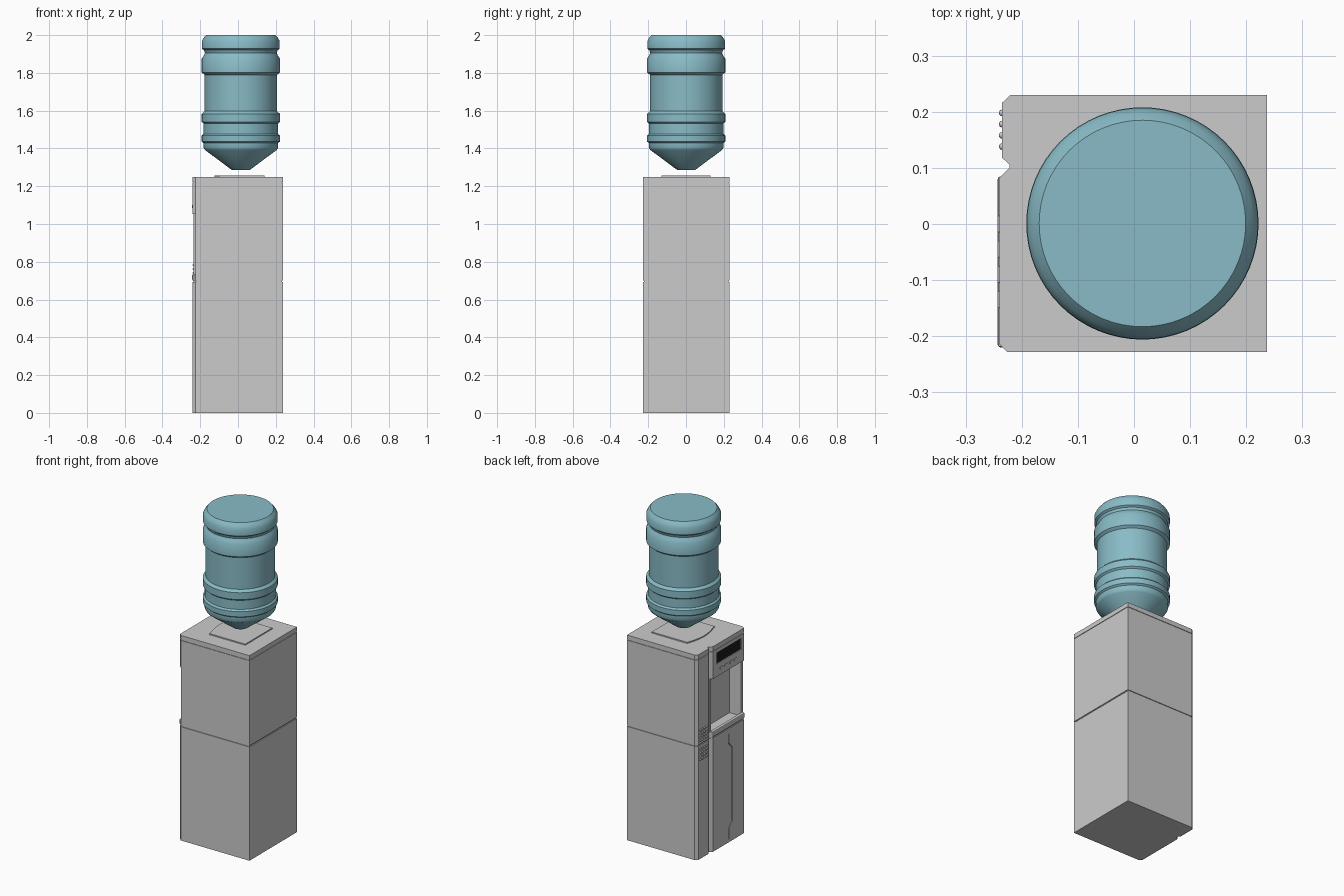
import bpy, bmesh, math

if "Cube" in bpy.data.objects:
    bpy.data.objects.remove(bpy.data.objects["Cube"])


def finish(name, bm):
    bmesh.ops.recalc_face_normals(bm, faces=bm.faces)
    mesh = bpy.data.meshes.new(name)
    bm.to_mesh(mesh)
    bm.free()
    ob = bpy.data.objects.new(name, mesh)
    bpy.context.collection.objects.link(ob)
    return ob


def prism(name, outline, a, b, axis='z', scale=1.0):
    """Extrude a 2D outline along z (outline is x,y) or along x (outline is y,z)."""
    bm = bmesh.new()
    put = (lambda p: (p[0] * scale, p[1] * scale, a)) if axis == 'z' else (lambda p: (a, p[0], p[1]))
    face = bm.faces.new([bm.verts.new(put(p)) for p in outline])
    new = bmesh.ops.extrude_face_region(bm, geom=[face])['geom']
    step = (0, 0, b - a) if axis == 'z' else (b - a, 0, 0)
    bmesh.ops.translate(bm, vec=step, verts=[v for v in new if isinstance(v, bmesh.types.BMVert)])
    return finish(name, bm)


def box(name, x, y, z, bevel=0):
    ob = prism(name, [(x[0], y[0]), (x[1], y[0]), (x[1], y[1]), (x[0], y[1])], *z)
    if bevel:
        m = ob.modifiers.new('bevel', 'BEVEL')
        m.width, m.segments = bevel, 2
    return ob


def cut(target, cutter):
    m = target.modifiers.new('cut', 'BOOLEAN')
    m.operation, m.solver, m.object = 'DIFFERENCE', 'EXACT', cutter
    bpy.context.view_layer.objects.active = target
    bpy.ops.object.modifier_apply(modifier=m.name)
    bpy.data.objects.remove(cutter)


def paint(ob, name, color):
    mat = bpy.data.materials.new(name)
    mat.diffuse_color = color
    mat.use_nodes = True
    mat.node_tree.nodes["Principled BSDF"].inputs["Base Color"].default_value = mat.diffuse_color
    ob.data.materials.append(mat)


# Cabinet footprint: dispenser panel and vent strip on -x, separated by a V groove
plan = [(0.237, -0.228), (0.237, 0.23), (-0.22, 0.23), (-0.235, 0.216), (-0.235, 0.118),
        (-0.222, 0.106), (-0.222, 0.1), (-0.24, 0.082), (-0.24, -0.214), (-0.226, -0.228)]

# Cabinet in stacked sections with recessed seams
lower = prism('lower_cabinet', plan, 0, 0.693)
prism('middle_seam', plan, 0.693, 0.70, scale=0.98)
upper = prism('upper_cabinet', plan, 0.70, 1.219)
prism('lid_seam', plan, 1.219, 1.223, scale=0.985)
prism('lid', plan, 1.223, 1.25)

# Dispensing alcove with set-back side walls, and the display recess
cut(upper, box('alcove_cutter', (-0.3, -0.145), (-0.212, 0.077), (0.71, 1.045)))
cut(upper, box('jamb_cutter', (-0.3, -0.224), (-0.3, 0.1), (0.73, 1.053)))
cut(upper, box('display_cutter', (-0.3, -0.234), (-0.19, 0.05), (1.13, 1.2)))

# Display window, buttons and drip tray
display = box('display', (-0.236, -0.23), (-0.189, 0.049), (1.131, 1.199))
paint(display, 'display_black', (0.01, 0.01, 0.01, 1))
for i in range(4):
    y = 0.0 - i * 0.045
    box('button', (-0.243, -0.235), (y - 0.015, y + 0.015), (1.085, 1.1), 0.002)
box('drip_tray_lip', (-0.243, -0.222), (-0.22, 0.085), (0.702, 0.733), 0.005)

# Door groove with a jogged handle section
path = [(-0.068, 0.02), (-0.068, 0.085), (-0.1, 0.12), (-0.1, 0.57), (-0.068, 0.605), (-0.068, 0.66)]
w = 0.003
ribbon = [(y - w, z) for y, z in path] + [(y + w, z) for y, z in reversed(path)]
cut(lower, prism('groove_cutter', ribbon, -0.3, -0.235, 'x'))

# Vent knobs: two groups of rows on the strip
bm = bmesh.new()
for base in (0.605, 0.72):
    for row in range(4):
        for col in range(4):
            made = bmesh.ops.create_uvsphere(bm, u_segments=10, v_segments=6, radius=0.006)
            bmesh.ops.translate(bm, vec=(-0.235, 0.138 + col * 0.02, base + row * 0.021), verts=made['verts'])
finish('vent_knobs', bm)

# Bottle seat: square plate with one bowed side
bow = [(-0.1 - 0.025 * math.cos(t * math.pi / 16), -0.13 * t / 8) for t in range(-8, 9)]
prism('bottle_seat', [(0.14, 0.13)] + bow + [(0.14, -0.13)], 1.25, 1.257)

# Bottle: lathed profile (radius, height)
profile = [(0, 1.285), (0.046, 1.285), (0.19, 1.392), (0.197, 1.403), (0.197, 1.428),
           (0.207, 1.436), (0.207, 1.468), (0.197, 1.477), (0.197, 1.532), (0.207, 1.541),
           (0.207, 1.583), (0.192, 1.597), (0.192, 1.79), (0.207, 1.802), (0.207, 1.875),
           (0.197, 1.89), (0.19, 1.905), (0.195, 1.92), (0.206, 1.928), (0.206, 1.968),
           (0.197, 1.985), (0.184, 2.0), (0, 2.0)]
bm = bmesh.new()
ring = [bm.verts.new((r, 0, z)) for r, z in profile]
edges = [bm.edges.new(pair) for pair in zip(ring, ring[1:])]
bmesh.ops.spin(bm, geom=ring + edges, cent=(0, 0, 0), axis=(0, 0, 1), angle=math.tau, steps=64, use_merge=True)
bmesh.ops.remove_doubles(bm, verts=bm.verts, dist=0.0005)
bottle = finish('water_bottle', bm)
bottle.location = (0.015, 0.001, 0)
paint(bottle, 'bottle_blue', (0.25, 0.5, 0.57, 1))
bpy.ops.object.select_all(action='DESELECT')
bottle.select_set(True)
bpy.context.view_layer.objects.active = bottle
bpy.ops.object.shade_smooth_by_angle(angle=math.radians(35))
